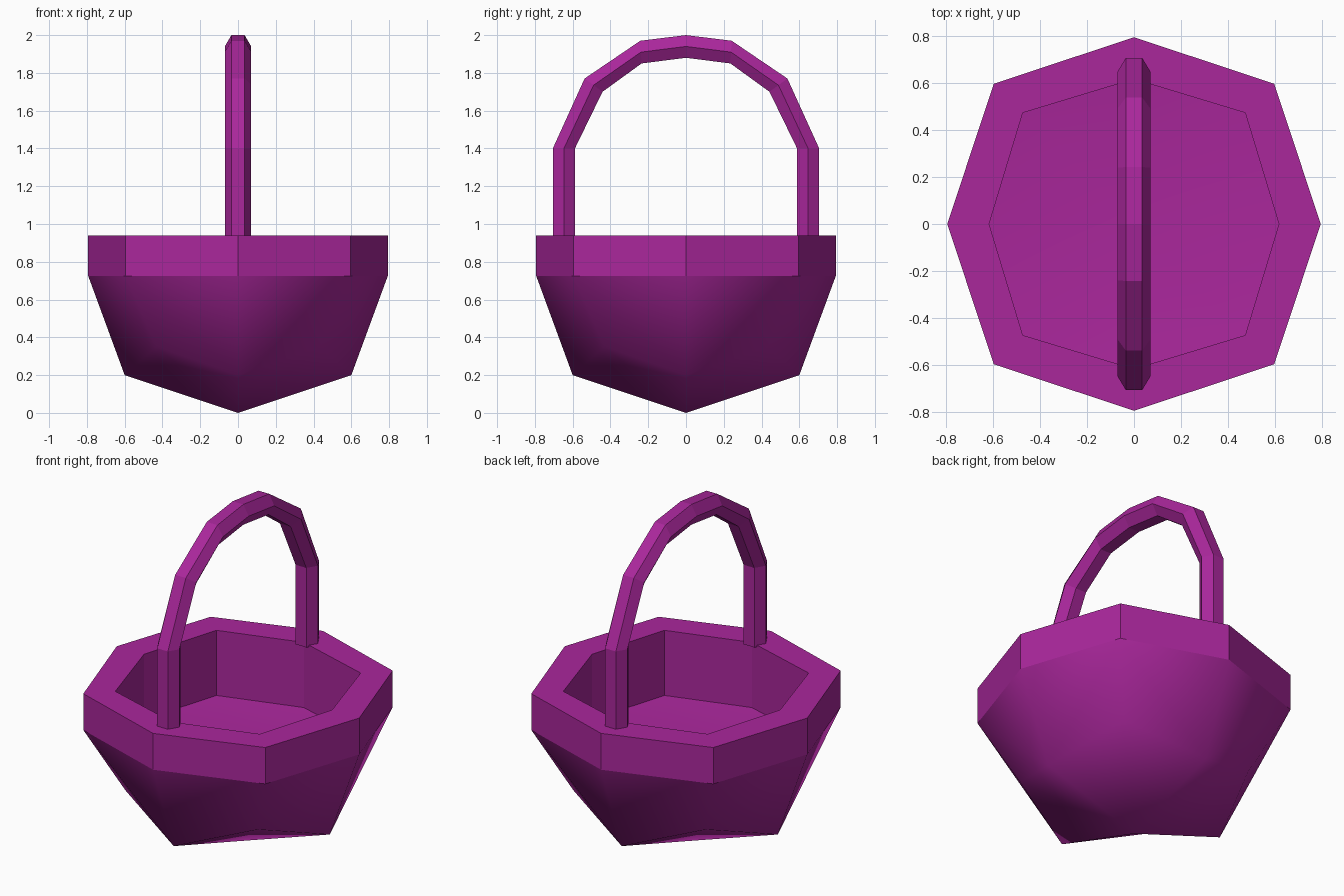
import bpy, bmesh

if "Cube" in bpy.data.objects:
    bpy.data.objects.remove(bpy.data.objects["Cube"])

purple = bpy.data.materials.new("purple")
purple.diffuse_color = (0.40, 0.02, 0.33, 1)
purple.use_nodes = True
purple.node_tree.nodes["Principled BSDF"].inputs["Base Color"].default_value = purple.diffuse_color


def finish(bm, name):
    bmesh.ops.recalc_face_normals(bm, faces=bm.faces)
    me = bpy.data.meshes.new(name)
    bm.to_mesh(me)
    bm.free()
    me.materials.append(purple)
    ob = bpy.data.objects.new(name, me)
    bpy.context.collection.objects.link(ob)
    return ob


DIRS = [(1, 0), (1, 1), (0, 1), (-1, 1), (-1, 0), (-1, -1), (0, -1), (1, -1)]


def octagon(bm, axis, diag):
    """Ring of 8 verts; axis and diag are (offset, z) for alternating corners."""
    ring = []
    for i, (dx, dy) in enumerate(DIRS):
        r, z = diag if i % 2 else axis
        ring.append(bm.verts.new((dx * r, dy * r, z)))
    return ring


# basket: faceted bowl, thick rim, vertical inner wall and dished floor
bm = bmesh.new()
base = octagon(bm, (0.60, 0.20), (0.433, 0.35))
rim_low = octagon(bm, (0.793, 0.725), (0.595, 0.725))
rim_top = octagon(bm, (0.793, 0.94), (0.595, 0.94))
in_top = octagon(bm, (0.615, 0.94), (0.472, 0.94))
in_low = octagon(bm, (0.615, 0.555), (0.472, 0.555))
apex = bm.verts.new((0, 0, 0))
floor = bm.verts.new((0, 0, 0.50))
smooth = []
for i in range(8):
    j = (i + 1) % 8
    smooth.append(bm.faces.new((apex, base[j], base[i])))
    smooth.append(bm.faces.new((floor, in_low[i], in_low[j])))
    a, d = (j, i) if i % 2 else (i, j)      # axis corner, diagonal corner
    smooth.append(bm.faces.new((base[a], rim_low[d], rim_low[a])))
    smooth.append(bm.faces.new((base[a], base[d], rim_low[d])))
    for lo, hi in ((rim_low, rim_top), (rim_top, in_top), (in_top, in_low)):
        bm.faces.new((lo[i], lo[j], hi[j], hi[i]))
for f in smooth:
    f.smooth = True
for e in bm.edges:
    e.smooth = all(f.smooth for f in e.link_faces)
finish(bm, "basket")

# handle: hexagonal section swept along an arch, given as (outer, inner) y,z pairs
half = [((0.705, 0.93), (0.588, 0.93)), ((0.705, 1.40), (0.588, 1.40)),
        ((0.537, 1.77), (0.442, 1.70)), ((0.242, 1.97), (0.235, 1.85))]
flip = [((-o[0], o[1]), (-n[0], n[1])) for o, n in reversed(half)]
path = half + [((0, 2.0), (0, 1.88))] + flip
bm = bmesh.new()
rings = []
for o, n in path:
    m = ((o[0] + n[0]) / 2, (o[1] + n[1]) / 2)
    section = [(-0.035, o), (0.035, o), (0.07, m), (0.035, n), (-0.035, n), (-0.07, m)]
    rings.append([bm.verts.new((x, p[0], p[1])) for x, p in section])
for r, s in zip(rings, rings[1:]):
    for i in range(6):
        j = (i + 1) % 6
        bm.faces.new((r[i], r[j], s[j], s[i]))
bm.faces.new(rings[0])
bm.faces.new(rings[-1])
finish(bm, "handle")
